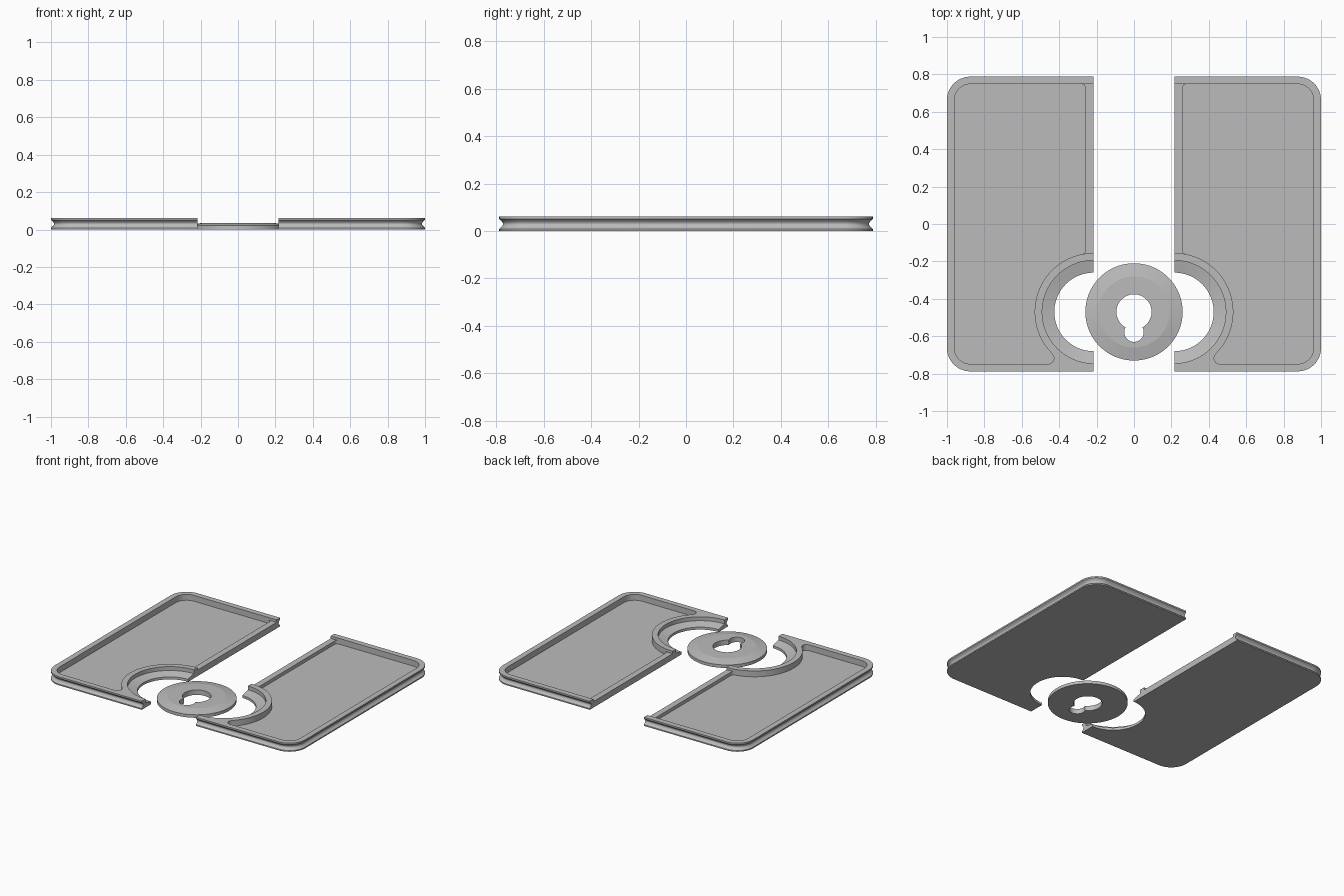
import bpy, bmesh
from math import sin, cos, pi, radians

if "Cube" in bpy.data.objects:
    bpy.data.objects.remove(bpy.data.objects["Cube"], do_unlink=True)

grey = bpy.data.materials.new("plain grey")
grey.use_nodes = True
grey.diffuse_color = (0.5, 0.5, 0.5, 1)
grey.node_tree.nodes["Principled BSDF"].inputs["Base Color"].default_value = (0.5, 0.5, 0.5, 1)

HALF_Y, EDGE, TOP, FLOOR = 0.788, 0.216, 0.062, 0.02
SEAT_Y = -0.47


def arc(cx, cy, r, a0, a1, n=12):
    return [(cx + r * cos(radians(a0 + (a1 - a0) * i / n)),
             cy + r * sin(radians(a0 + (a1 - a0) * i / n))) for i in range(n + 1)]


def circle(cx, cy, r):
    return arc(cx, cy, r, 0, 360, 96)[:-1]


def loft(name, layers):
    """Closed solid through (outline, z) layers with equal point counts."""
    bm = bmesh.new()
    rings = [[bm.verts.new((x, y, z)) for x, y in pts] for pts, z in layers]
    for a, b in zip(rings, rings[1:]):
        for i in range(len(a)):
            j = (i + 1) % len(a)
            bm.faces.new((a[i], a[j], b[j], b[i]))
    bm.faces.new(rings[0][::-1])
    bm.faces.new(rings[-1])
    bmesh.ops.recalc_face_normals(bm, faces=bm.faces)
    mesh = bpy.data.meshes.new(name)
    bm.to_mesh(mesh)
    bm.free()
    mesh.materials.append(grey)
    ob = bpy.data.objects.new(name, mesh)
    bpy.context.collection.objects.link(ob)
    return ob


def activate(ob):
    bpy.ops.object.select_all(action='DESELECT')
    ob.select_set(True)
    bpy.context.view_layer.objects.active = ob


def cut(ob, cutter):
    activate(ob)
    mod = ob.modifiers.new("cut", 'BOOLEAN')
    mod.operation, mod.solver, mod.object = 'DIFFERENCE', 'EXACT', cutter
    bpy.ops.object.modifier_apply(modifier=mod.name)
    bpy.data.objects.remove(cutter, do_unlink=True)


def finish(ob, angle, mirror=False):
    activate(ob)
    if mirror:
        mod = ob.modifiers.new("mirror", 'MIRROR')
        mod.use_mirror_merge = False
        bpy.ops.object.modifier_apply(modifier=mod.name)
    bpy.ops.object.shade_smooth_by_angle(angle=radians(angle))


def tray_outline(inset):
    """Half tray: square at the joining edge, round at the outer corners."""
    r, x, y = 0.125 - inset, 1 - 0.125, HALF_Y - 0.125
    return ([(EDGE, -HALF_Y + inset)] + arc(x, -y, r, -90, 0)
            + arc(x, y, r, 0, 90) + [(EDGE, HALF_Y - inset)])


# Tray body with a concave groove around its outer side
layers = [(tray_outline(0), 0)]
for i in range(11):
    t = i / 10
    layers.append((tray_outline(0.016 * sin(pi * t)), 0.009 + 0.042 * t))
layers.append((tray_outline(0), TOP))
tray = loft("tray_halves", layers)

# Shallow pocket that wraps around the disc seat
wall = HALF_Y - 0.04
pocket = ([(0.1, wall)] + arc(0.875, wall - 0.085, 0.085, 90, 0)
          + arc(0.875, 0.085 - wall, 0.085, 0, -90)
          + arc(0.458, 0.03 - wall, 0.03, 270, 135)
          + arc(EDGE, SEAT_Y, 0.315, -44, 90, 48) + [(0.1, SEAT_Y + 0.315)])
cut(tray, loft("pocket_cutter", [(pocket, FLOOR), (pocket, 0.1)]))

# Round opening with a sloping seat
seat = [(0.21, -0.02), (0.21, 0.018), (0.275, 0.034), (0.275, 0.1)]
cut(tray, loft("seat_cutter", [(circle(EDGE, SEAT_Y, r), z) for r, z in seat]))
finish(tray, 30, mirror=True)

# Low ridge along each joining edge, with filleted ends
ridge = ([(EDGE, wall + 0.005), (0.28, wall + 0.005)]
         + arc(0.28, wall - 0.02, 0.02, 90, 180)
         + arc(0.28, SEAT_Y + 0.329, 0.02, 180, 259) + [(0.27, -0.17), (EDGE, -0.17)])
finish(loft("joining_ridges", [(ridge, FLOOR - 0.005), (ridge, 0.044)]), 30, mirror=True)

# Chamfered disc with a keyhole opening
profile = [(0.26, 0), (0.26, 0.022), (0.19, 0.036)]
disc = loft("keyhole_disc", [(circle(0, SEAT_Y, r), z) for r, z in profile])
for y, r in ((SEAT_Y, 0.094), (-0.578, 0.052)):
    cut(disc, loft("hole_cutter", [(circle(0, y, r), -0.02), (circle(0, y, r), 0.1)]))
finish(disc, 8)
